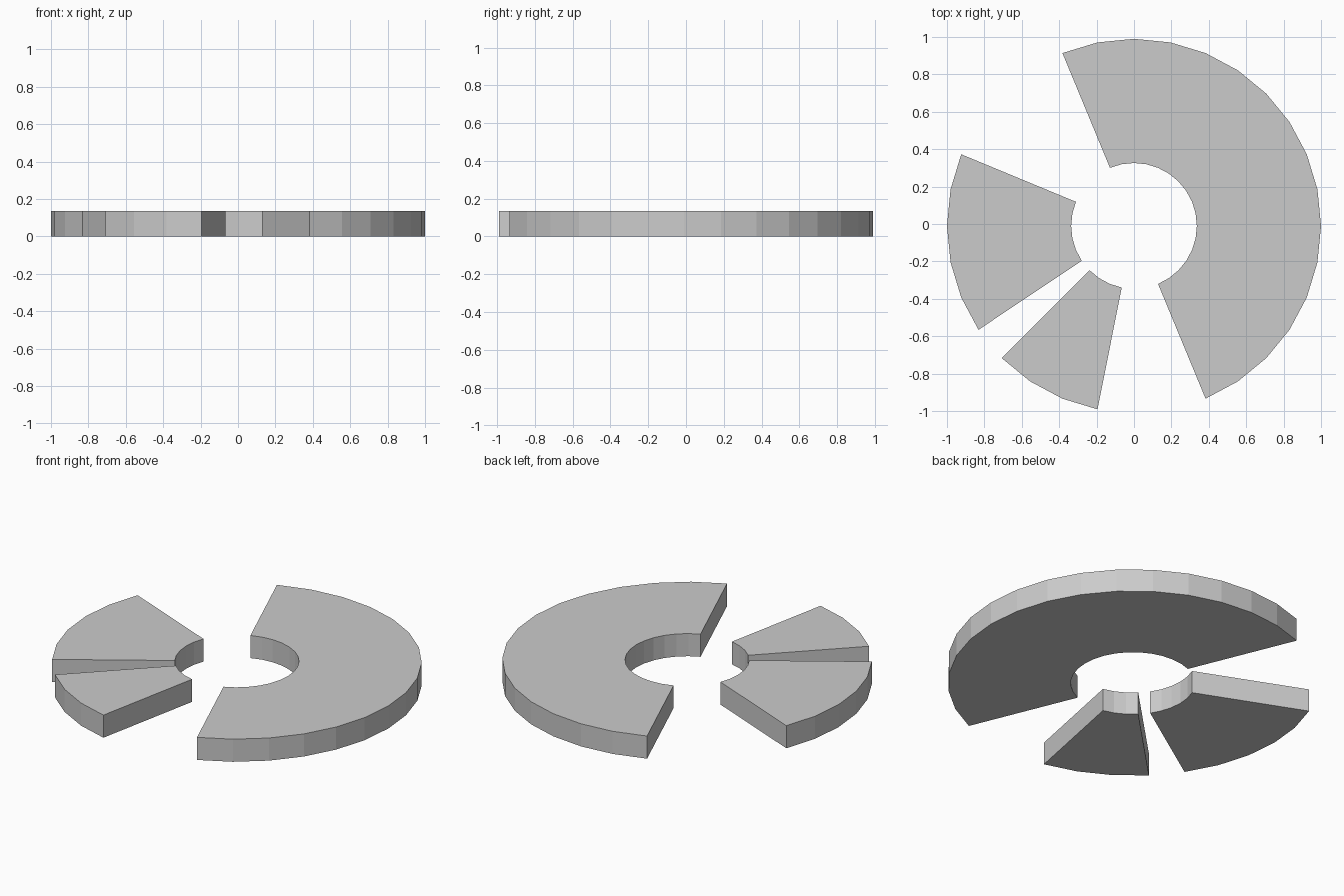
import bpy, bmesh
from math import cos, sin, tau

if "Cube" in bpy.data.objects:
    bpy.data.objects.remove(bpy.data.objects["Cube"])

SIDES = 32
R_OUT, R_IN, HEIGHT = 1.0, 0.336, 0.135
CENTRE_Y = -0.01


def ring_segment(name, first, last):
    """Solid slice of the ring between two step numbers of the 32-sided circle."""
    def arc(radius, steps):
        return [(radius * cos(tau * i / SIDES),
                 radius * sin(tau * i / SIDES) + CENTRE_Y, 0) for i in steps]

    bm = bmesh.new()
    outline = arc(R_OUT, range(first, last + 1)) + arc(R_IN, range(last, first - 1, -1))
    base = bm.faces.new([bm.verts.new(p) for p in outline])
    top = bmesh.ops.extrude_face_region(bm, geom=[base], use_keep_orig=True)
    bmesh.ops.translate(bm, vec=(0, 0, HEIGHT),
                        verts=[g for g in top["geom"] if isinstance(g, bmesh.types.BMVert)])
    # Split the concave caps into clean strips
    bmesh.ops.triangulate(bm, faces=[f for f in bm.faces if len(f.verts) > 4])
    bmesh.ops.recalc_face_normals(bm, faces=bm.faces)
    mesh = bpy.data.meshes.new(name)
    bm.to_mesh(mesh)
    bm.free()
    obj = bpy.data.objects.new(name, mesh)
    bpy.context.collection.objects.link(obj)


# Half ring on the right, two smaller slices on the left and front
ring_segment("large_segment", -6, 10)
ring_segment("medium_segment", 14, 19)
ring_segment("small_segment", 20, 23)
